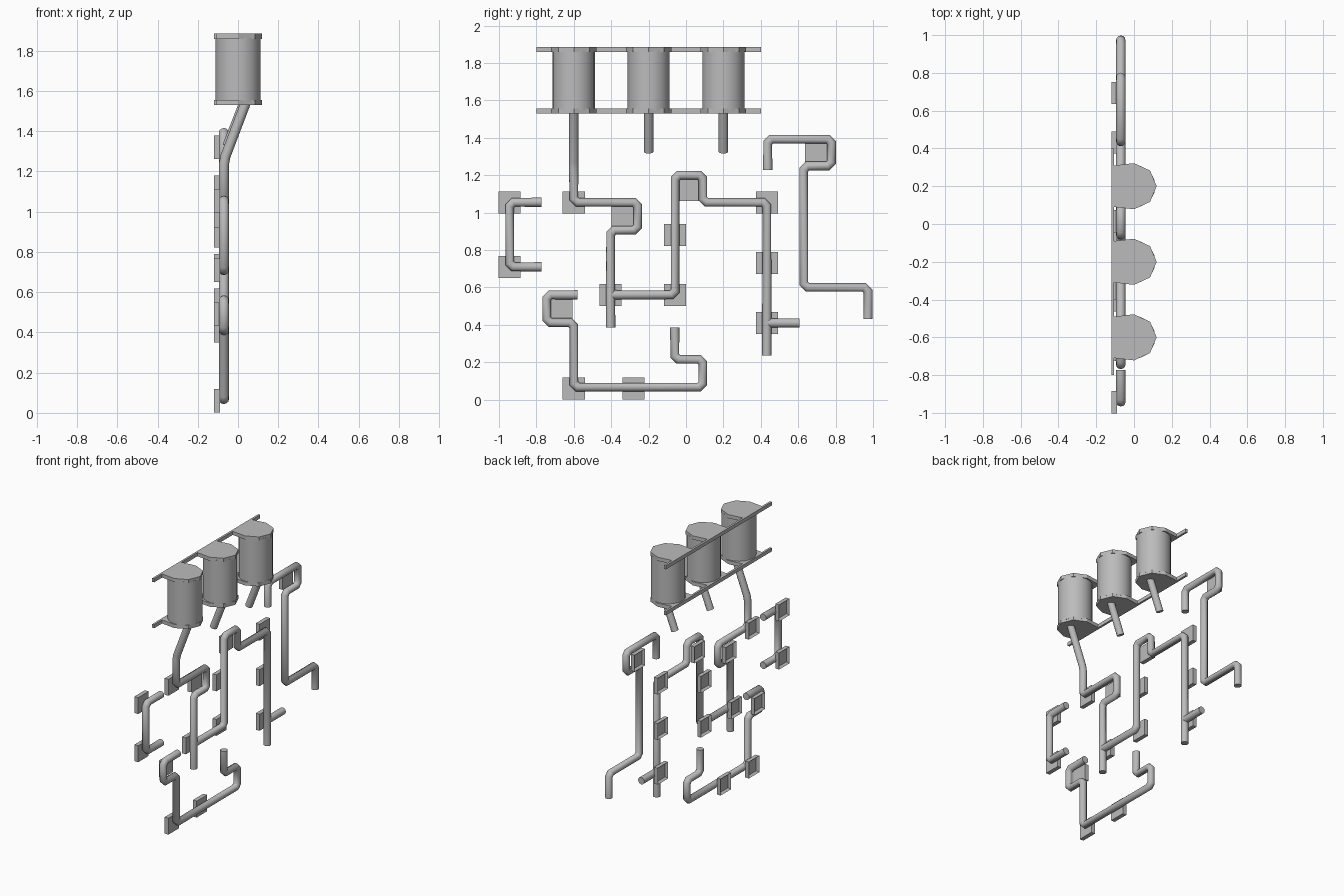
import bpy, bmesh, math
from mathutils import Vector

if "Cube" in bpy.data.objects:
    bpy.data.objects.remove(bpy.data.objects["Cube"])

grey = bpy.data.materials.new("plain grey")
grey.use_nodes = True
grey.diffuse_color = (0.5, 0.5, 0.5, 1)
grey.node_tree.nodes["Principled BSDF"].inputs["Base Color"].default_value = (0.5, 0.5, 0.5, 1)

PIPE_X = -0.07
PIPE_R = 0.025


def finish(bm, name, smooth=False):
    bmesh.ops.recalc_face_normals(bm, faces=bm.faces)
    mesh = bpy.data.meshes.new(name)
    bm.to_mesh(mesh)
    bm.free()
    mesh.materials.append(grey)
    ob = bpy.data.objects.new(name, mesh)
    bpy.context.collection.objects.link(ob)
    if smooth:
        smooth_object(ob)
    return ob


def smooth_object(ob):
    bpy.ops.object.select_all(action="DESELECT")
    ob.select_set(True)
    bpy.context.view_layer.objects.active = ob
    bpy.ops.object.shade_smooth_by_angle(angle=math.radians(46))


def pipe(name, points):
    """Round tube along a path, each corner cut by a short chamfer."""
    pts = [Vector(p) for p in points]
    path = [pts[0]]
    for a, b, c in zip(pts, pts[1:], pts[2:]):
        path += [b + (a - b).normalized() * 0.02, b + (c - b).normalized() * 0.02]
    path.append(pts[-1])
    curve = bpy.data.curves.new(name, "CURVE")
    curve.dimensions = "3D"
    curve.bevel_depth = PIPE_R
    curve.bevel_resolution = 4
    curve.use_fill_caps = True
    spline = curve.splines.new("POLY")
    spline.points.add(len(path) - 1)
    for sp, p in zip(spline.points, path):
        sp.co = (*p, 1)
    curve.materials.append(grey)
    ob = bpy.data.objects.new(name, curve)
    bpy.context.collection.objects.link(ob)
    bpy.ops.object.select_all(action="DESELECT")
    ob.select_set(True)
    bpy.context.view_layer.objects.active = ob
    bpy.ops.object.convert(target="MESH")
    smooth_object(bpy.context.view_layer.objects.active)


def flat_pipe(name, points):
    pipe(name, [(PIPE_X, y, z) for y, z in points])


def box(name, lo, hi):
    bm = bmesh.new()
    bmesh.ops.create_cube(bm, size=1)
    for v in bm.verts:
        v.co = [l + (c + 0.5) * (h - l) for l, h, c in zip(lo, hi, v.co)]
    return bm if name is None else finish(bm, name)


def wall_plate(name, y, z, half=0.059):
    """Square mounting plate with a recessed back."""
    bm = box(None, (-0.12, y - half, z - half), (-0.09, y + half, z + half))
    bmesh.ops.recalc_face_normals(bm, faces=bm.faces)
    back = min(bm.faces, key=lambda f: f.calc_center_median().x)
    bmesh.ops.inset_region(bm, faces=[back], thickness=0.014)
    for v in back.verts:
        v.co.x += 0.018
    finish(bm, name)


def flange(name, y, z, height=0.026):
    """Half octagon plate with a flat back."""
    outline = [(-0.12, -0.108), (0, -0.122), (0.085, -0.083), (0.12, 0),
               (0.085, 0.083), (0, 0.122), (-0.12, 0.108)]
    bm = bmesh.new()
    face = bm.faces.new([bm.verts.new((px, y + py, z)) for px, py in outline])
    ext = bmesh.ops.extrude_face_region(bm, geom=[face])
    for v in ext["geom"]:
        if isinstance(v, bmesh.types.BMVert):
            v.co.z += height
    finish(bm, name)


# Tanks with flanges, joined by rails
FLANGE_Z = {"lower": 1.53, "upper": 1.859}
for i, y in enumerate((-0.6, -0.2, 0.2), 1):
    bm = bmesh.new()
    bmesh.ops.create_cone(bm, cap_ends=True, segments=20, radius1=0.113,
                          radius2=0.113, depth=0.32)
    bmesh.ops.translate(bm, verts=bm.verts, vec=(0, y, 1.707))
    finish(bm, f"tank_{i}", True)
    for level, z in FLANGE_Z.items():
        flange(f"{level}_flange_{i}", y, z)
for level, z in FLANGE_Z.items():
    box(f"{level}_rail", (-0.12, -0.8, z), (-0.105, 0.4, z + 0.026))

# Outlet stubs under two tanks
for i, y in enumerate((-0.2, 0.2), 1):
    pipe(f"outlet_stub_{i}", [(0.03, y, 1.54), (-0.053, y, 1.325)])

# Main pipe leaving the first tank
x = PIPE_X
pipe("tank_pipe", [(0.038, -0.6, 1.54), (x, -0.6, 1.255), (x, -0.6, 1.055),
                   (x, -0.258, 1.055), (x, -0.258, 0.906),
                   (x, -0.403, 0.906), (x, -0.403, 0.385)])

# Pipes running along the wall
flat_pipe("side_loop_pipe", [(-0.772, 1.055), (-0.943, 1.055), (-0.943, 0.71), (-0.772, 0.71)])
flat_pipe("middle_pipe", [(-0.403, 0.56), (-0.058, 0.56), (-0.058, 1.2), (0.09, 1.2),
                          (0.09, 1.055), (0.432, 1.055), (0.432, 0.235)])
flat_pipe("branch_pipe", [(0.432, 0.41), (0.607, 0.41)])
flat_pipe("rear_pipe", [(0.437, 1.227), (0.437, 1.393), (0.778, 1.393), (0.778, 1.249),
                        (0.63, 1.249), (0.63, 0.6), (0.973, 0.6), (0.973, 0.43)])
flat_pipe("bottom_pipe", [(-0.58, 0.56), (-0.745, 0.56), (-0.745, 0.412), (-0.6, 0.412),
                          (-0.6, 0.067), (0.09, 0.067), (0.09, 0.215), (-0.06, 0.215),
                          (-0.06, 0.385)])

# Mounting plates, listed by column
columns = {-0.943: (1.055, 0.71), -0.6: (1.055, 0.06), -0.34: (0.98,), -0.403: (0.56,),
           -0.058: (0.56, 0.88), 0.014: (1.12,), 0.432: (1.055, 0.73, 0.41),
           0.694: (1.32,), -0.666: (0.49,), -0.28: (0.06,)}
n = 0
for y, heights in columns.items():
    for z in heights:
        n += 1
        wall_plate(f"wall_plate_{n}", y, z)
